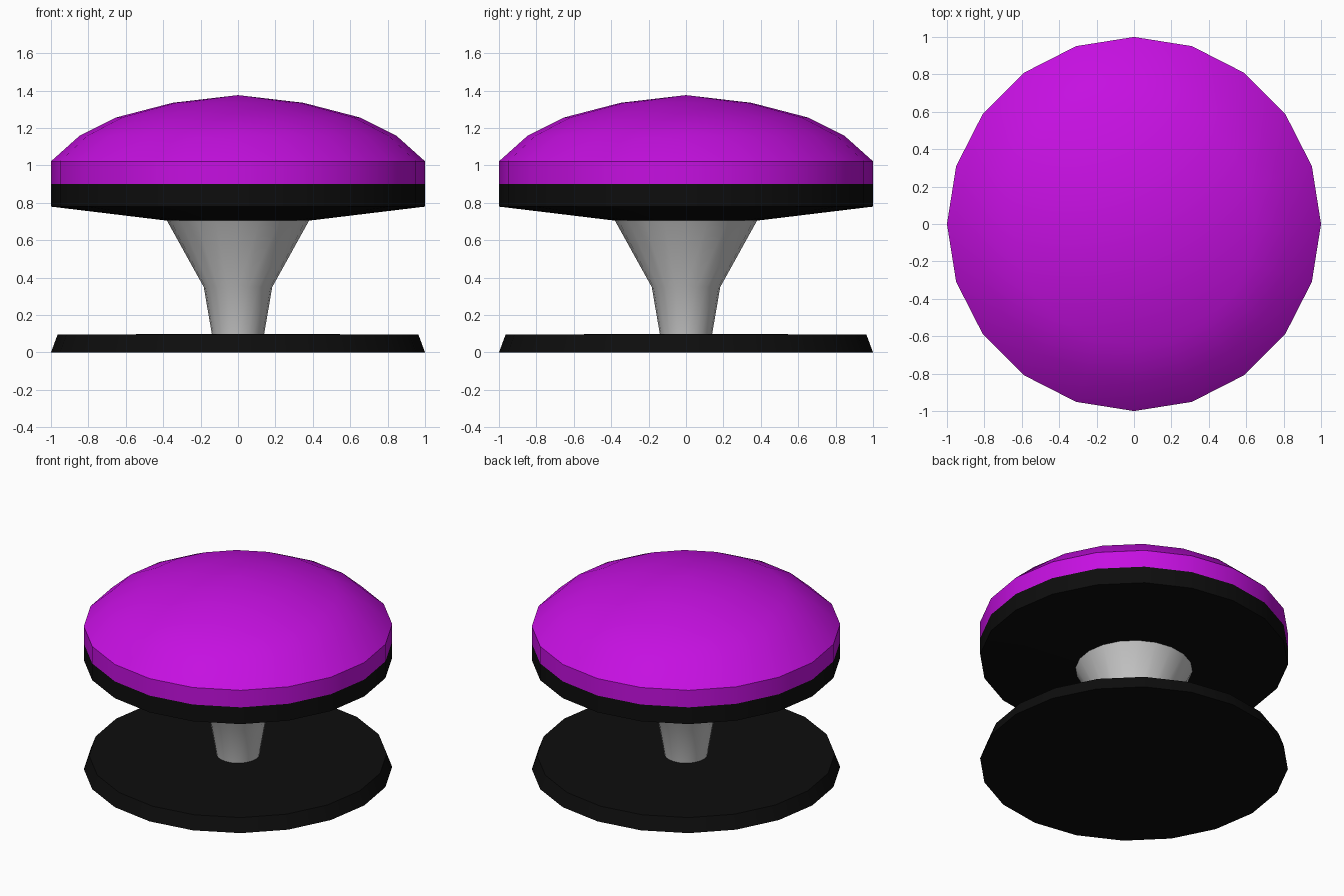
import bpy, bmesh
from math import cos, sin, tau, radians

if "Cube" in bpy.data.objects:
    bpy.data.objects.remove(bpy.data.objects["Cube"])

SIDES = 20


def material(name, color):
    m = bpy.data.materials.new(name)
    m.diffuse_color = color
    m.use_nodes = True
    m.node_tree.nodes["Principled BSDF"].inputs["Base Color"].default_value = m.diffuse_color
    return m


def lathe(name, profile, mat=None):
    """Revolve (radius, z) points, listed bottom to top, around the z axis."""
    bm = bmesh.new()
    rings = []
    for r, z in profile:
        if r == 0:
            rings.append([bm.verts.new((0, 0, z))] * SIDES)
        else:
            rings.append([bm.verts.new((r * cos(tau * i / SIDES), r * sin(tau * i / SIDES), z))
                          for i in range(SIDES)])
    for low, high in zip(rings, rings[1:]):
        for i in range(SIDES):
            j = (i + 1) % SIDES
            corners = dict.fromkeys((low[i], low[j], high[j], high[i]))
            bm.faces.new(list(corners))
    me = bpy.data.meshes.new(name)
    bm.to_mesh(me)
    bm.free()
    ob = bpy.data.objects.new(name, me)
    bpy.context.collection.objects.link(ob)
    if mat:
        me.materials.append(mat)
    bpy.ops.object.select_all(action='DESELECT')
    bpy.context.view_layer.objects.active = ob
    ob.select_set(True)
    bpy.ops.object.shade_smooth_by_angle(angle=radians(40))
    return ob


black = material("black", (0.004, 0.004, 0.004, 1))
purple = material("purple", (0.56, 0.005, 0.75, 1))

# Floor disc with a slightly tapered edge
lathe("base", [(0, 0), (1, 0), (0.965, 0.095), (0.14, 0.1)], black)
# Flared pedestal
lathe("stem", [(0.14, 0.1), (0.183, 0.35), (0.38, 0.705)])
# Dark underside and rim of the seat
lathe("seat_rim", [(0.38, 0.705), (1, 0.78), (1, 0.9)], black)
# Domed cushion
lathe("cushion", [(1, 0.9), (1, 1.022), (0.848, 1.158), (0.65, 1.257),
                  (0.35, 1.335), (0, 1.376)], purple)
